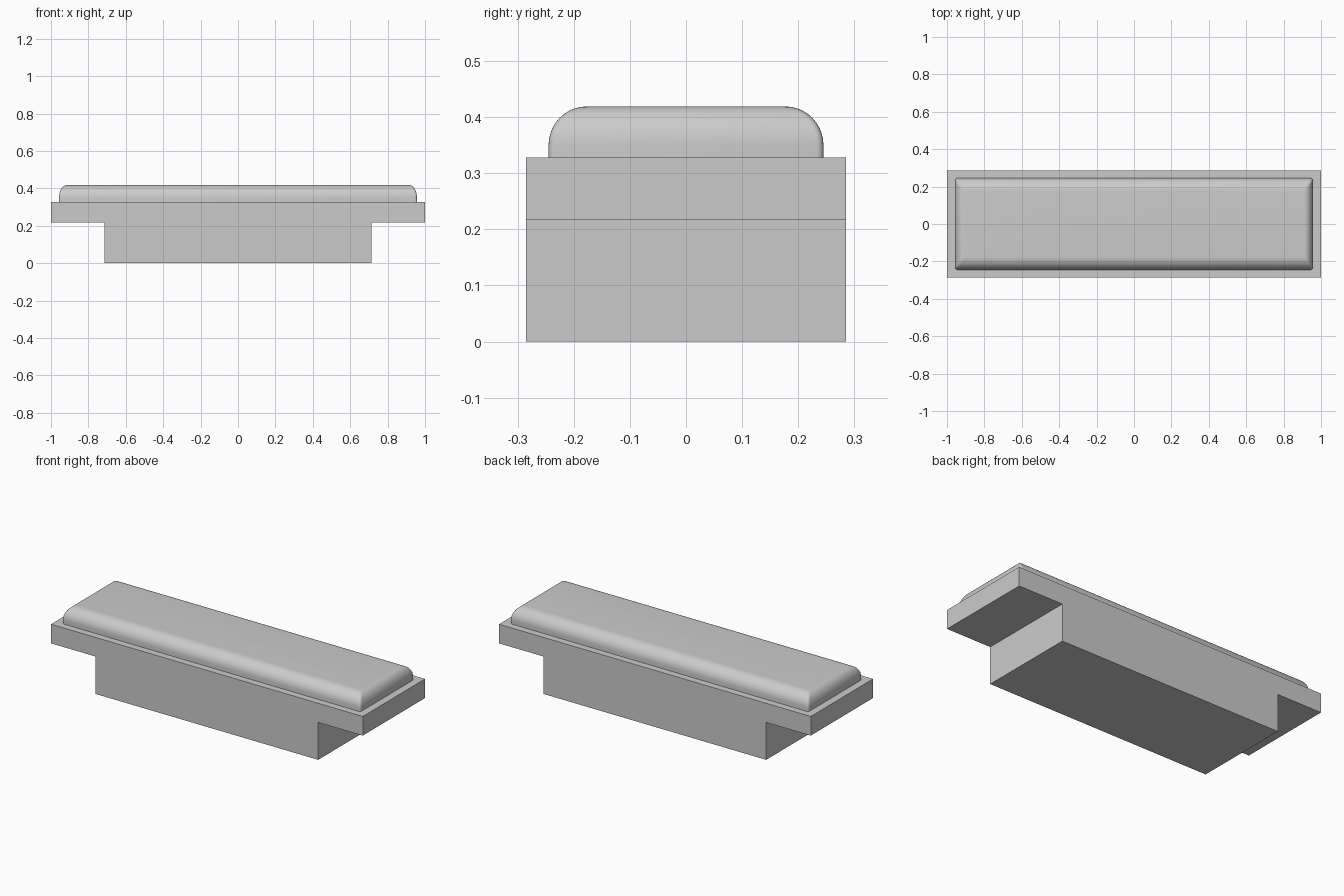
import bpy, bmesh, math

if "Cube" in bpy.data.objects:
    bpy.data.objects.remove(bpy.data.objects["Cube"])


def make_object(name, bm):
    bmesh.ops.recalc_face_normals(bm, faces=bm.faces)
    mesh = bpy.data.meshes.new(name)
    bm.to_mesh(mesh)
    bm.free()
    obj = bpy.data.objects.new(name, mesh)
    bpy.context.collection.objects.link(obj)
    return obj


# Plinth with overhanging slab: one T-shaped profile extruded front to back
half = [(0.714, 0), (0.714, 0.217), (1.0, 0.217), (1.0, 0.328)]
profile = half + [(-x, z) for x, z in reversed(half)]
bm = bmesh.new()
face = bm.faces.new([bm.verts.new((x, -0.285, z)) for x, z in profile])
extruded = bmesh.ops.extrude_face_region(bm, geom=[face], use_keep_orig=True)["geom"]
bmesh.ops.translate(bm, vec=(0, 0.57, 0),
                    verts=[g for g in extruded if isinstance(g, bmesh.types.BMVert)])
make_object("bench_base", bm)


# Cushion: stacked rounded rectangles, the edge softer along y than along x
def ring(bm, hx, hy, z, r=0.012, steps=4):
    verts = []
    for corner, (sx, sy) in enumerate([(1, 1), (-1, 1), (-1, -1), (1, -1)]):
        for i in range(steps + 1):
            a = (corner + i / steps) * math.pi / 2
            verts.append(bm.verts.new((sx * (hx - r) + r * math.cos(a),
                                       sy * (hy - r) + r * math.sin(a), z)))
    return verts


bm = bmesh.new()
z0, z1, top = 0.328, 0.350, 0.419
rings = [ring(bm, 0.957, 0.245, z0)]
levels = 10
for i in range(levels + 1):
    a = i / levels * math.pi / 2
    s = 1 - math.cos(a)
    rings.append(ring(bm, 0.957 - 0.045 * s, 0.245 - 0.068 * s,
                      z1 + (top - z1) * math.sin(a)))
for lower, upper in zip(rings, rings[1:]):
    n = len(lower)
    for i in range(n):
        j = (i + 1) % n
        bm.faces.new((lower[i], lower[j], upper[j], upper[i]))
bm.faces.new(rings[-1])
bm.faces.new(rings[0][::-1])
cushion = make_object("cushion", bm)

# Smooth shading with a crisp bottom edge
bpy.context.view_layer.objects.active = cushion
cushion.select_set(True)
bpy.ops.object.shade_smooth_by_angle(angle=math.radians(40))
